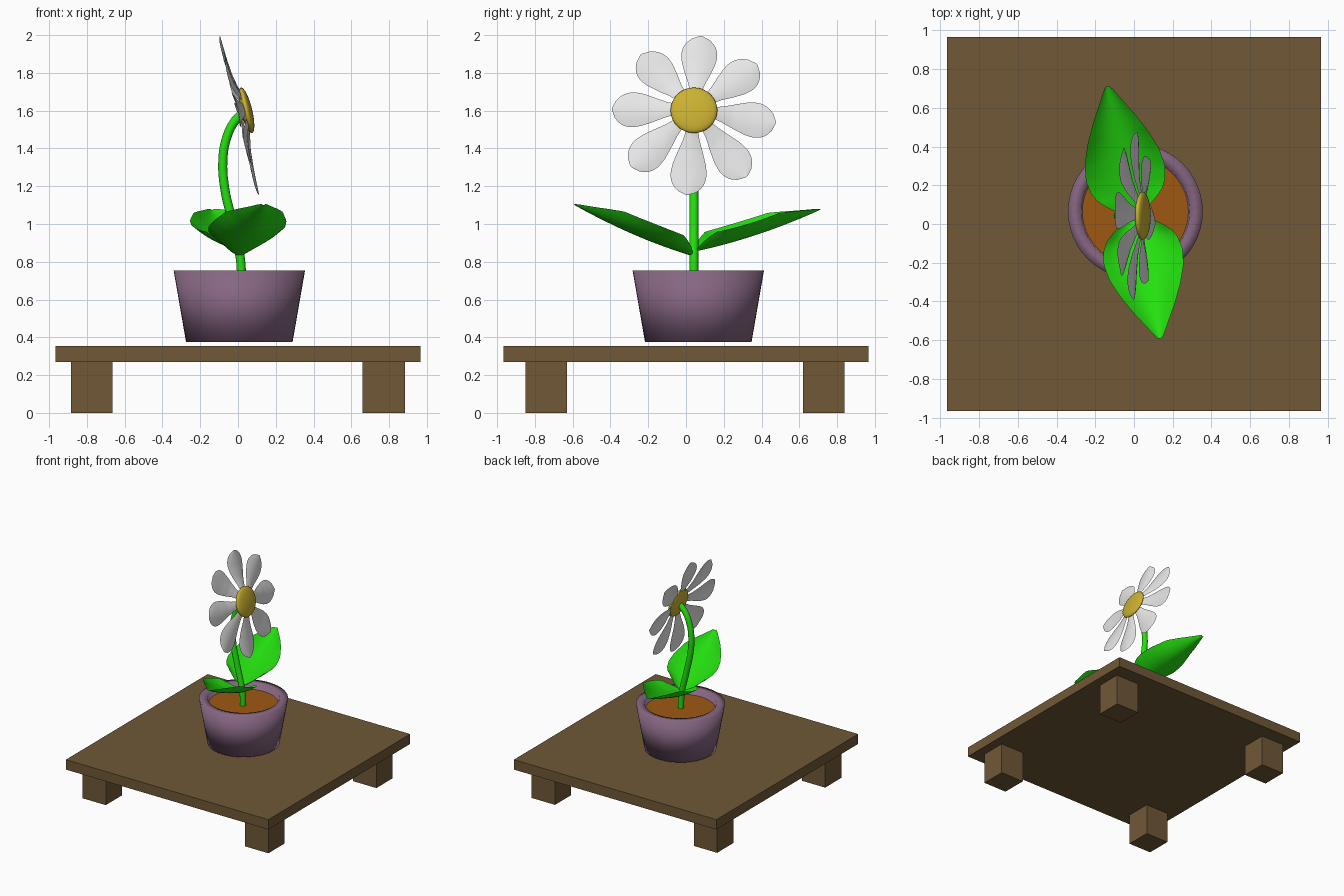
import bpy, bmesh, math
from mathutils import Vector

if "Cube" in bpy.data.objects:
    bpy.data.objects.remove(bpy.data.objects["Cube"])


def material(name, rgb):
    m = bpy.data.materials.new(name)
    m.diffuse_color = (*rgb, 1)
    m.use_nodes = True
    m.node_tree.nodes["Principled BSDF"].inputs["Base Color"].default_value = m.diffuse_color
    return m


WOOD = material("brown wood", (0.162, 0.098, 0.038))
CLAY = material("mauve clay", (0.24, 0.133, 0.222))
SOIL = material("orange soil", (0.34, 0.098, 0.006))
GREEN = material("bright green", (0.018, 0.75, 0.005))
WHITE = material("petal white", (0.8, 0.8, 0.8))
GOLD = material("gold", (0.6, 0.44, 0.032))


def make(name, bm, mat, smooth=True):
    bmesh.ops.recalc_face_normals(bm, faces=bm.faces) if not smooth else None
    me = bpy.data.meshes.new(name)
    bm.to_mesh(me)
    bm.free()
    me.materials.append(mat)
    for p in me.polygons:
        p.use_smooth = smooth
    ob = bpy.data.objects.new(name, me)
    bpy.context.collection.objects.link(ob)
    return ob


def box(name, lo, hi, mat):
    bm = bmesh.new()
    bmesh.ops.create_cube(bm, size=1)
    lo, hi = Vector(lo), Vector(hi)
    for v in bm.verts:
        v.co = Vector([(lo[i] + hi[i]) / 2 + v.co[i] * (hi[i] - lo[i]) for i in range(3)])
    return make(name, bm, mat, False)


def lathe(name, profile, centre, mat, n=48):
    """Revolve (radius, z) points, listed bottom to top on the outside."""
    bm = bmesh.new()
    rings = [[bm.verts.new((centre[0] + r * math.cos(math.tau * i / n),
                            centre[1] + r * math.sin(math.tau * i / n), z))
              for i in range(n)] for r, z in profile]
    for a, b in zip(rings, rings[1:]):
        for i in range(n):
            j = (i + 1) % n
            bm.faces.new((a[i], a[j], b[j], b[i]))
    bm.faces.new(rings[0][::-1])
    bm.faces.new(rings[-1])
    return make(name, bm, mat)


def interp(table, t):
    """Smooth lookup in a list of (t, value) pairs."""
    for (a, p), (b, q) in zip(table, table[1:]):
        if t <= b:
            return p + (q - p) * (t - a) / (b - a)
    return table[-1][1]


def sheet(name, point, nt, ns, mat):
    """Grid surface from point(t, s), with t in 0..1 and s in -1..1."""
    bm = bmesh.new()
    g = [[bm.verts.new(point(i / nt, 2 * j / ns - 1)) for j in range(ns + 1)]
         for i in range(nt + 1)]
    for i in range(nt):
        for j in range(ns):
            bm.faces.new((g[i][j], g[i][j + 1], g[i + 1][j + 1], g[i + 1][j]))
    return make(name, bm, mat)


# Table
box("table_top", (-0.965, -0.965, 0.27), (0.965, 0.965, 0.355), WOOD)
for sx, xs in (("left", (-0.885, -0.665)), ("right", (0.66, 0.885))):
    for sy, ys in (("front", (-0.85, -0.63)), ("back", (0.62, 0.84))):
        box(f"table_leg_{sy}_{sx}", (xs[0], ys[0], 0), (xs[1], ys[1], 0.27), WOOD)

# Pot and soil
POT = (0.007, 0.065)
lathe("pot", [(0.282, 0.375), (0.348, 0.755), (0.28, 0.755), (0.272, 0.69)], POT, CLAY)
bm = bmesh.new()
bmesh.ops.create_circle(bm, cap_ends=True, segments=48, radius=0.276)
bmesh.ops.translate(bm, verts=bm.verts, vec=(*POT, 0.705))
make("soil", bm, SOIL)

# Stem
cu = bpy.data.curves.new("stem", "CURVE")
cu.dimensions = "3D"
cu.bevel_depth = 0.024
cu.bevel_resolution = 4
cu.resolution_u = 8
cu.use_fill_caps = True
path = [(0.02, 0.69), (0.012, 0.82), (-0.035, 1.03), (-0.072, 1.2),
        (-0.08, 1.34), (-0.062, 1.45), (-0.02, 1.54), (0.035, 1.595)]
sp = cu.splines.new("BEZIER")
sp.bezier_points.add(len(path) - 1)
for bp, (x, z) in zip(sp.bezier_points, path):
    bp.co = (x, 0.042, z)
    bp.handle_left_type = bp.handle_right_type = "AUTO"
cu.materials.append(GREEN)
stem = bpy.data.objects.new("stem", cu)
bpy.context.collection.objects.link(stem)

# Leaves: broad, edges cupped upward
LEAF_W = [(0, 0.01), (0.03, 0.07), (0.08, 0.12), (0.15, 0.17), (0.22, 0.195), (0.32, 0.208),
          (0.45, 0.197), (0.6, 0.16), (0.75, 0.11), (0.9, 0.052), (0.97, 0.025), (1, 0.01)]


def leaf(name, base, tip):
    base, tip = Vector(base), Vector(tip)
    d = tip - base
    side = Vector((-d.y, d.x, 0)).normalized()

    def point(t, s):
        w = interp(LEAF_W, t)
        p = base + d * t - side * (w * s)
        p.z += -0.02 * 4 * t * (1 - t) + 0.085 * s * s * min(1, w / 0.15)
        return p
    return sheet(name, point, 32, 12, GREEN)


leaf("front_leaf", (0.005, 0.035, 0.83), (0.135, -0.59, 1.10))
leaf("back_leaf", (0.0, 0.05, 0.855), (-0.137, 0.71, 1.075))

# Flower frame, tilted to face +x and slightly up
TILT = math.radians(13.8)
C = Vector((0.045, 0.042, 1.602))
N = Vector((math.cos(TILT), 0, math.sin(TILT)))
U = Vector((0, 1, 0))
V = Vector((-math.sin(TILT), 0, math.cos(TILT)))

# Flower centre: flattened ball
bm = bmesh.new()
bmesh.ops.create_uvsphere(bm, u_segments=32, v_segments=16, radius=1)
for v in bm.verts:
    v.co = C + U * (0.124 * v.co.x) + V * (0.124 * v.co.y) + N * (0.03 * v.co.z)
make("flower_centre", bm, GOLD)

# Petals: eight rounded blades that dip back from the centre
PETAL_W = [(0, 0.026), (0.2, 0.043), (0.4, 0.07), (0.55, 0.088), (0.68, 0.096), (0.78, 0.092),
           (0.86, 0.079), (0.93, 0.058), (0.975, 0.034), (1, 0.006)]
DIP = [(0, -0.005), (0.15, -0.02), (0.35, -0.034), (0.6, -0.042), (1, -0.048)]
for k in range(8):
    a = math.radians(85 - 45 * k)
    along = U * math.cos(a) + V * math.sin(a)
    across = -U * math.sin(a) + V * math.cos(a)

    def point(t, s):
        w = interp(PETAL_W, t)
        r = 0.08 + 0.355 * t
        bend = interp(DIP, t) + 0.006 - 0.016 * s * s * w / 0.096
        return C + along * r + across * (w * s) + N * bend - V * 0.018 * t
    sheet(f"petal_{k + 1}", point, 20, 6, WHITE)
